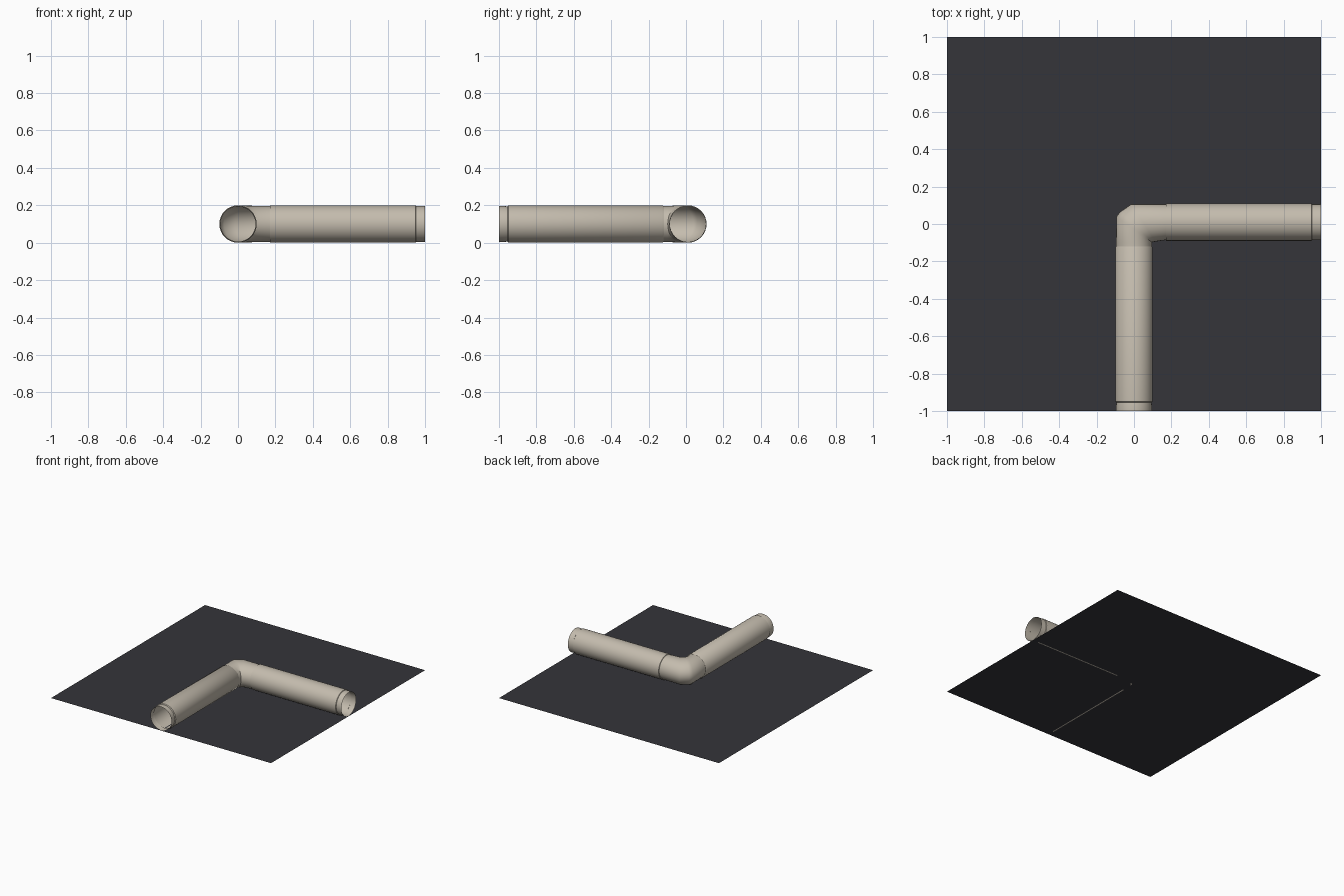
import bpy, bmesh, math
from mathutils import Vector

if "Cube" in bpy.data.objects:
    bpy.data.objects.remove(bpy.data.objects["Cube"])

SIDES = 32
CZ = 0.1      # height of the pipe axis
CY = 0.01     # y of the sideways pipe's axis
R, NECK = 0.1, 0.096


def material(name, color):
    m = bpy.data.materials.new(name)
    m.diffuse_color = color
    m.use_nodes = True
    m.node_tree.nodes["Principled BSDF"].inputs["Base Color"].default_value = m.diffuse_color
    return m


tan = material("tan_pipe", (0.55, 0.50, 0.42, 1))
dark = material("dark_floor", (0.035, 0.035, 0.042, 1))


def loft(name, rings):
    """Open tube through rings given as (outer xy, inner xy, half height)."""
    bm = bmesh.new()
    loops = []
    for a, b, h in rings:
        a, b = Vector(a), Vector(b)
        mid, half = (a + b) / 2, (a - b) / 2
        loop = []
        for i in range(SIDES):
            t = math.tau * i / SIDES
            p = mid + half * math.cos(t)
            loop.append(bm.verts.new((p.x, p.y, CZ + h * math.sin(t))))
        loops.append(loop)
    for l0, l1 in zip(loops, loops[1:]):
        for i in range(SIDES):
            j = (i + 1) % SIDES
            bm.faces.new((l0[i], l0[j], l1[j], l1[i]))
    bmesh.ops.recalc_face_normals(bm, faces=bm.faces)
    mesh = bpy.data.meshes.new(name)
    bm.to_mesh(mesh)
    bm.free()
    ob = bpy.data.objects.new(name, mesh)
    bpy.context.collection.objects.link(ob)
    mesh.materials.append(tan)
    bpy.context.view_layer.objects.active = ob
    ob.select_set(True)
    bpy.ops.object.shade_smooth_by_angle(angle=math.radians(40))
    ob.select_set(False)
    return ob


def ring_y(y, r):
    return ((-r, y), (r, y), r)


def ring_x(x, r):
    return ((x, CY + r), (x, CY - r), r)


# straight pipe towards the front, with a stepped collar at its open end
loft("front_pipe", [ring_y(-1, NECK), ring_y(-0.97, NECK), ring_y(-0.955, 0.094),
                    ring_y(-0.95, R), ring_y(-0.125, R), ring_y(-0.12, NECK)])

# straight pipe towards the right, with the same collar
loft("right_pipe", [ring_x(1, NECK), ring_x(0.953, NECK), ring_x(0.95, R),
                    ring_x(0.172, R), ring_x(0.17, NECK)])

# mitred elbow joining both pipes
loft("elbow", [ring_y(-0.12, NECK), ring_y(-0.1, NECK),
               ((-0.094, 0.04), (0.096, -0.098), R),
               ((-0.075, 0.065), (0.102, -0.097), R),
               ((-0.015, 0.106), (0.115, -0.094), 0.098),
               ring_x(0.17, NECK)])

# thin floor sheet, just touching the pipes
bpy.ops.mesh.primitive_plane_add(size=2, location=(0, 0, 0.0005))
floor = bpy.context.object
floor.name = "floor"
floor.data.materials.append(dark)
